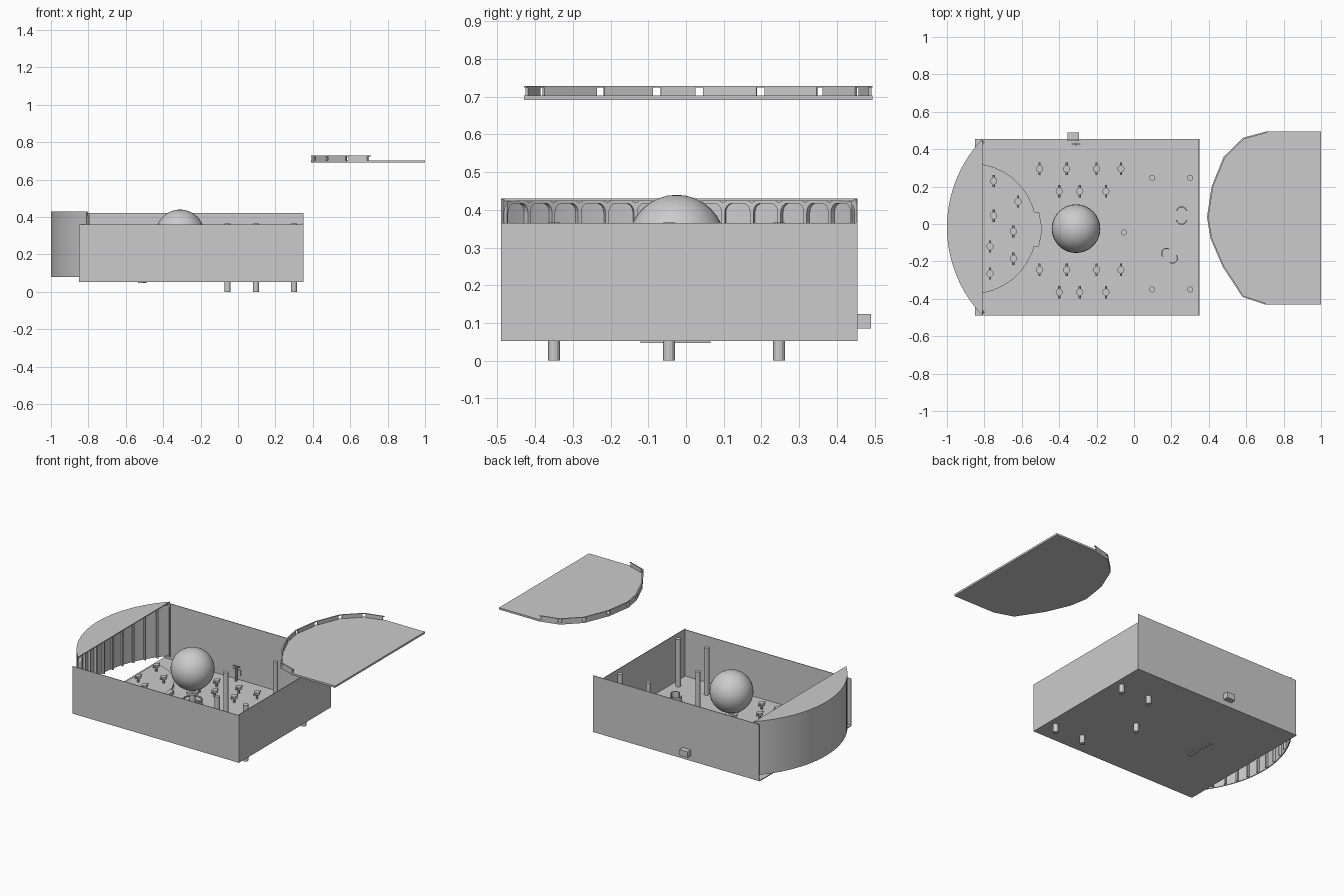
import bpy, bmesh, math
from mathutils import Vector, Matrix

if "Cube" in bpy.data.objects:
    bpy.data.objects.remove(bpy.data.objects["Cube"])

FLOOR = 0.058


def mesh_object(name, bm, smooth=False):
    bmesh.ops.recalc_face_normals(bm, faces=bm.faces)
    me = bpy.data.meshes.new(name)
    bm.to_mesh(me)
    bm.free()
    ob = bpy.data.objects.new(name, me)
    bpy.context.collection.objects.link(ob)
    if smooth:
        bpy.context.view_layer.objects.active = ob
        ob.select_set(True)
        bpy.ops.object.shade_smooth_by_angle(angle=math.radians(40))
        ob.select_set(False)
    return ob


def add_box(bm, x0, x1, y0, y1, z0, z1):
    m = Matrix.Translation(((x0 + x1) / 2, (y0 + y1) / 2, (z0 + z1) / 2))
    bmesh.ops.create_cube(bm, size=1, matrix=m @ Matrix.Diagonal((x1 - x0, y1 - y0, z1 - z0, 1)))


def add_cyl(bm, a, b, r, n=12):
    a, b = Vector(a), Vector(b)
    rot = (b - a).to_track_quat('Z', 'Y').to_matrix().to_4x4()
    bmesh.ops.create_cone(bm, cap_ends=True, segments=n, radius1=r, radius2=r,
                          depth=(b - a).length, matrix=Matrix.Translation((a + b) / 2) @ rot)


def add_prism(bm, pts, z0, z1):
    lo = [bm.verts.new((x, y, z0)) for x, y in pts]
    hi = [bm.verts.new((x, y, z1)) for x, y in pts]
    bm.faces.new(lo)
    bm.faces.new(hi)
    for i in range(len(pts)):
        j = (i + 1) % len(pts)
        bm.faces.new((lo[i], lo[j], hi[j], hi[i]))


def box(name, *dims):
    bm = bmesh.new()
    add_box(bm, *dims)
    return mesh_object(name, bm)


# hall floor, walls and the duct through the back wall
box("floor", -0.85, 0.35, -0.49, 0.455, 0.052, FLOOR)
box("front_wall", -0.85, 0.35, -0.49, -0.486, 0.055, 0.36)
box("back_wall", -0.845, 0.35, 0.451, 0.455, 0.055, 0.42)
box("right_wall", 0.346, 0.35, -0.49, 0.455, 0.055, 0.365)
box("wall_duct", -0.355, -0.295, 0.445, 0.49, 0.086, 0.124)
bm = bmesh.new()
add_box(bm, -0.335, -0.285, 0.424, 0.43, 0.15, 0.156)
add_box(bm, -0.314, -0.308, 0.418, 0.436, FLOOR, 0.152)
mesh_object("duct_stand", bm)

# bowed window bay on the left: outer skin, flat roof, arched frames inside
R, CX, CY = 0.683, -0.317, -0.0175
HALF = math.asin(0.4725 / R)


def bay(t, r=R):
    a = math.pi + (2 * t - 1) * HALF
    return CX + r * math.cos(a), CY - r * math.sin(a)


arc = [bay(i / 26) for i in range(27)]
inner_arc = [bay(i / 26, R - 0.006) for i in range(27)]
bm = bmesh.new()
add_prism(bm, arc + inner_arc[::-1], 0.08, 0.428)
mesh_object("bay_wall", bm, True)
bm = bmesh.new()
add_prism(bm, arc, 0.424, 0.43)
mesh_object("bay_roof", bm, True)

PANELS = 13
bm = bmesh.new()
corner = [(math.cos(math.radians(a)), math.sin(math.radians(a))) for a in range(0, 91, 15)]
right = [(0.44, 0.08)] + [(0.2 + 0.24 * c, 0.392 + 0.025 * s) for c, s in corner]
hole = right + [(-u, z) for u, z in right[::-1]]
rim_r = [(0.5, 0.08)] + [(0.5, 0.42) if c > s else (0.2 + 0.3 * c, 0.424) for c, s in corner]
rim = rim_r + [(-u, z) for u, z in rim_r[::-1]]
for p in range(PANELS):
    def at(pt, r):
        x, y = bay((p + 0.5 + pt[0]) / PANELS, r)
        return bm.verts.new((x, y, pt[1]))
    front_in = [at(q, R - 0.022) for q in hole]
    front_out = [at(q, R - 0.022) for q in rim]
    back_in = [at(q, R - 0.006) for q in hole]
    for i in range(len(hole) - 1):
        bm.faces.new((front_in[i], front_in[i + 1], front_out[i + 1], front_out[i]))
        bm.faces.new((front_in[i], front_in[i + 1], back_in[i + 1], back_in[i]))
mesh_object("bay_window_frames", bm)

# curved stage and its step
STAGE_TOP = FLOOR + 0.022
a0 = math.acos(0.055 / 0.35)
pts = []
for i in range(17):
    a = -a0 + 2 * a0 * i / 16
    pts.append((-0.87 + 0.35 * math.cos(a), -0.025 + 0.35 * math.sin(a)))
bm = bmesh.new()
add_prism(bm, pts, FLOOR - 0.003, STAGE_TOP)
mesh_object("stage", bm)
bm = bmesh.new()
add_prism(bm, [(-0.535, -0.12), (-0.508, -0.12), (-0.49, -0.03), (-0.508, 0.065),
               (-0.535, 0.065), (-0.522, -0.03)], 0.047, 0.085)
mesh_object("stage_step", bm)

# globe on a ringed stand
bm = bmesh.new()
bmesh.ops.create_uvsphere(bm, u_segments=32, v_segments=16, radius=0.13,
                          matrix=Matrix.Translation((-0.31, -0.025, 0.31)))
mesh_object("globe", bm, True)
bm = bmesh.new()
add_cyl(bm, (-0.31, -0.025, FLOOR), (-0.31, -0.025, 0.2), 0.018, 16)
add_cyl(bm, (-0.31, -0.025, 0.15), (-0.31, -0.025, 0.165), 0.035, 16)
for k in range(4):
    a = math.pi / 4 + k * math.pi / 2
    x, y = -0.31 + 0.055 * math.cos(a), -0.025 + 0.055 * math.sin(a)
    add_cyl(bm, (x, y, FLOOR), (x, y, 0.11), 0.005, 8)
mesh_object("globe_stand", bm, True)
for z in (0.08, 0.11):
    bpy.ops.mesh.primitive_torus_add(major_segments=24, minor_segments=8, major_radius=0.055,
                                     minor_radius=0.006, location=(-0.31, -0.025, z))
    bpy.context.object.name = "stand_ring"
    bpy.ops.object.shade_smooth_by_angle()

# columns running through the floor
for x, y in [(-0.055, -0.045)] + [(x, y) for x in (0.097, 0.3) for y in (-0.35, 0.247)]:
    bm = bmesh.new()
    add_cyl(bm, (x, y, 0), (x, y, 0.366), 0.016)
    mesh_object("column", bm)

# swivel seats in mirrored rows, plus those on the stage
seats = []
for y in (0.295, -0.245):
    seats += [(x, y, FLOOR) for x in (-0.505, -0.36, -0.2, -0.07)]
    seats += [(x, y - 0.12, FLOOR) for x in (-0.4, -0.29, -0.15)]
for x, y in [(-0.75, 0.23), (-0.62, 0.12), (-0.75, 0.045), (-0.645, -0.04),
             (-0.77, -0.12), (-0.645, -0.185), (-0.77, -0.265)]:
    seats.append((x, y, STAGE_TOP))
for x, y, z in seats:
    bm = bmesh.new()
    add_cyl(bm, (x, y, z), (x, y, z + 0.03), 0.007, 8)
    add_cyl(bm, (x, y, z + 0.028), (x, y, z + 0.044), 0.019)
    add_cyl(bm, (x, y - 0.033, z + 0.036), (x, y + 0.033, z + 0.036), 0.006, 8)
    mesh_object("seat", bm)

# facing pairs of curved benches
for bx, by, turn in ((0.255, 0.045, 0), (0.19, -0.17, math.radians(50))):
    bm = bmesh.new()
    for start in (0.22, math.pi + 0.22):
        angs = [start + (math.pi - 0.44) * i / 10 for i in range(11)]
        loop = [(0.03 * math.cos(a), 0.018 * (1 if start < 1 else -1) + 0.032 * math.sin(a)) for a in angs]
        loop += [(0.024 * math.cos(a), 0.018 * (1 if start < 1 else -1) + 0.026 * math.sin(a)) for a in angs[::-1]]
        c, s = math.cos(turn), math.sin(turn)
        add_prism(bm, [(bx + x * c - y * s, by + x * s + y * c) for x, y in loop], FLOOR, 0.1)
    mesh_object("curved_bench", bm)

# upper gallery slab, floating to the right, with a parapet around its curve
edge = [(0.71, 0.495), (0.585, 0.462), (0.48, 0.36), (0.415, 0.2), (0.39, 0.035),
        (0.41, -0.08), (0.475, -0.23), (0.58, -0.39), (0.7, -0.43)]
bm = bmesh.new()
add_prism(bm, [(1.0, 0.495)] + edge + [(1.0, -0.43)], 0.691, 0.703)
mesh_object("gallery_slab", bm)
bm = bmesh.new()
for p, q in zip(edge, edge[1:]):
    p, q = Vector(p), Vector(q)
    d = (q - p).normalized()
    n = Vector((-d.y, d.x)) * 0.008

    def strip(a, b, z0, z1):
        add_prism(bm, [tuple(v) for v in (a, b, b + n, a + n)], z0, z1)
    strip(p + d * 0.012, q - d * 0.012, 0.703, 0.724)
    strip(p, q, 0.724, 0.728)
mesh_object("gallery_parapet", bm)
